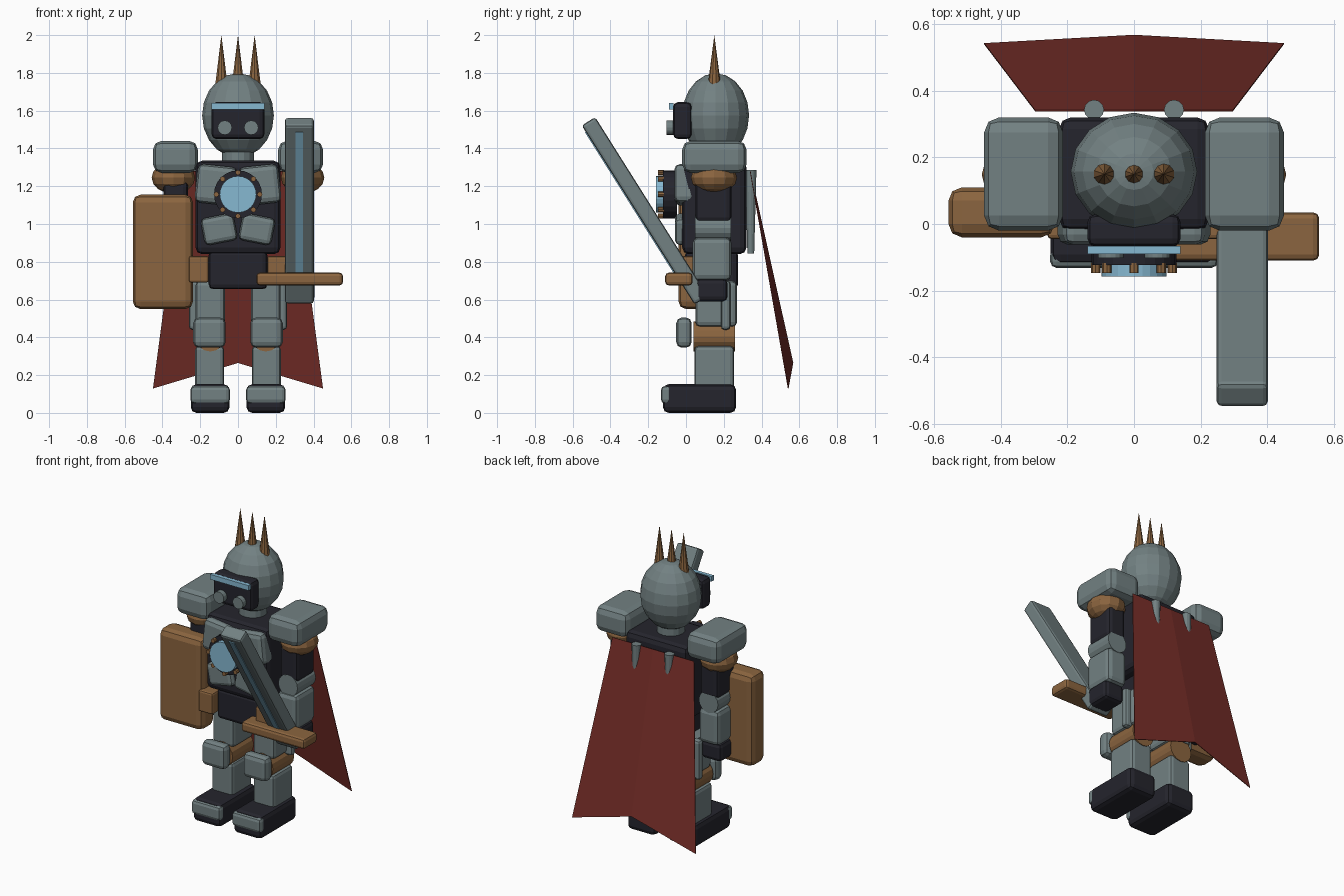
import bpy, bmesh
from math import radians, pi, sin, cos
from mathutils import Matrix, Vector

if "Cube" in bpy.data.objects:
    bpy.data.objects.remove(bpy.data.objects["Cube"], do_unlink=True)


def material(name, r, g, b):
    m = bpy.data.materials.new(name)
    m.use_nodes = True
    m.diffuse_color = (r, g, b, 1)
    m.node_tree.nodes["Principled BSDF"].inputs["Base Color"].default_value = (r, g, b, 1)
    return m


STEEL = material("steel grey", 0.17, 0.22, 0.225)
DARK = material("charcoal", 0.018, 0.018, 0.026)
BRONZE = material("bronze", 0.26, 0.13, 0.05)
GLOW = material("light blue", 0.24, 0.48, 0.64)
RED = material("cape red", 0.18, 0.027, 0.021)


def finish(name, bm, mat):
    bmesh.ops.recalc_face_normals(bm, faces=bm.faces)
    me = bpy.data.meshes.new(name)
    bm.to_mesh(me)
    bm.free()
    me.materials.append(mat)
    ob = bpy.data.objects.new(name, me)
    bpy.context.collection.objects.link(ob)
    return ob


def box(name, mat, x, y, z, bevel=0.02, turn=None):
    """Bevelled box from (low, high) ranges, optionally turned about its centre."""
    spans = (x, y, z)
    centre = Vector([(a + b) / 2 for a, b in spans])
    bm = bmesh.new()
    bmesh.ops.create_cube(bm, size=1)
    bmesh.ops.scale(bm, vec=[b - a for a, b in spans], verts=bm.verts)
    if bevel:
        bmesh.ops.bevel(bm, geom=bm.edges[:], offset=bevel, segments=2,
                        profile=0.5, affect='EDGES')
    rot = Matrix.Rotation(radians(turn[1]), 4, turn[0]) if turn else Matrix()
    bm.transform(Matrix.Translation(centre) @ rot)
    return finish(name, bm, mat)


def cone(name, mat, centre, r1, r2, depth, axis='Z', sides=16):
    bm = bmesh.new()
    bmesh.ops.create_cone(bm, cap_ends=True, segments=sides,
                          radius1=r1, radius2=r2, depth=depth)
    rot = Matrix.Rotation(pi / 2, 4, 'X') if axis == 'Y' else Matrix()
    bm.transform(Matrix.Translation(centre) @ rot)
    return finish(name, bm, mat)


def ball(name, mat, centre, radii, u=16, v=10):
    bm = bmesh.new()
    bmesh.ops.create_uvsphere(bm, u_segments=u, v_segments=v, radius=1)
    bmesh.ops.scale(bm, vec=radii, verts=bm.verts)
    bmesh.ops.translate(bm, vec=centre, verts=bm.verts)
    return finish(name, bm, mat)


# Head, visor and crest
ball("head", STEEL, (0, 0.157, 1.575), (0.19, 0.177, 0.223))
cone("neck", STEEL, (0, 0.157, 1.36), 0.085, 0.085, 0.13)
box("visor", DARK, (-0.14, 0.14), (-0.068, 0.03), (1.45, 1.645), 0.025)
box("visor_strip", GLOW, (-0.14, 0.14), (-0.09, -0.066), (1.607, 1.64), 0)
for i in (-1, 0, 1):
    cone(f"crest_spike_{i + 2}", BRONZE, (i * 0.088, 0.15, 1.87), 0.034, 0, 0.26, sides=10)

# Torso, pelvis and chest lamp
box("torso", DARK, (-0.225, 0.225), (-0.02, 0.32), (0.84, 1.335), 0.035)
box("pelvis", DARK, (-0.155, 0.155), (-0.005, 0.275), (0.655, 0.86), 0.025)
LAMP_Z = 1.157
cone("lamp_ring", DARK, (0, -0.085, LAMP_Z), 0.127, 0.127, 0.075, 'Y', 24)
cone("lamp_lens", GLOW, (0, -0.115, LAMP_Z), 0.097, 0.097, 0.085, 'Y', 24)
for i in range(8):
    a = i * pi / 4
    cone(f"lamp_stud_{i + 1}", BRONZE, (0.115 * cos(a), -0.132, LAMP_Z + 0.115 * sin(a)),
         0.014, 0.014, 0.03, 'Y', 8)

# Paired parts
for side, s in (("left", 1), ("right", -1)):
    def part(name, mat, x, *rest, **kw):
        box(f"{side}_{name}", mat, sorted((s * x[0], s * x[1])), *rest, **kw)

    cone(f"{side}_eye", STEEL, (s * 0.07, -0.08, 1.51), 0.038, 0.038, 0.045, 'Y')
    part("chest_plate", STEEL, (0.012, 0.222), (-0.062, 0.05), (1.105, 1.31), 0.03,
         turn=('Y', -s * 6))
    part("belly_plate", STEEL, (0.012, 0.188), (-0.058, 0.01), (0.9, 1.045), 0.025,
         turn=('Y', s * 11))
    part("hip_pouch", BRONZE, (0.155, 0.26), (-0.045, 0.06), (0.69, 0.83), 0.012)
    cone(f"{side}_back_fin", STEEL, (s * 0.12, 0.343, 1.065), 0.018, 0.03, 0.44, sides=12)

    # Arm
    part("pauldron", STEEL, (0.213, 0.45), (-0.02, 0.32), (1.27, 1.44), 0.045)
    ball(f"{side}_shoulder", BRONZE, (s * 0.342, 0.148, 1.245), (0.115, 0.122, 0.085), 12, 8)
    part("upper_arm", DARK, (0.265, 0.395), (0.05, 0.24), (1.01, 1.23), 0.025)
    cone(f"{side}_elbow", STEEL, (s * 0.33, 0.143, 0.98), 0.07, 0.07, 0.19, 'Y', 16)
    part("forearm", STEEL, (0.255, 0.4), (0.035, 0.24), (0.7, 0.93), 0.03)
    part("hand", DARK, (0.26, 0.405), (0.048, 0.22), (0.59, 0.71), 0.025)

    # Leg
    part("thigh", STEEL, (0.07, 0.225), (0.05, 0.27), (0.455, 0.7), 0.025)
    part("thigh_plate", STEEL, (0.2, 0.26), (0.185, 0.235), (0.44, 0.7), 0.018)
    cone(f"{side}_knee_joint", BRONZE, (s * 0.147, 0.15, 0.405), 0.08, 0.08, 0.22, 'Y', 16)
    part("knee_pad", STEEL, (0.065, 0.237), (-0.052, 0.03), (0.345, 0.505), 0.03)
    part("shin", STEEL, (0.073, 0.227), (0.045, 0.255), (0.12, 0.355), 0.022)
    part("boot", DARK, (0.045, 0.25), (-0.122, 0.265), (0, 0.152), 0.03)
    part("toe_cap", STEEL, (0.043, 0.252), (-0.132, -0.075), (0.05, 0.142), 0.02)

# Shield on the right arm
box("shield", BRONZE, (-0.557, -0.238), (-0.04, 0.11), (0.55, 1.155), 0.04)

# Sword in the left hand, leaning forward
LEAN = 32.2
blade_mid = Vector((0.325, -0.218, 1.07))
box("blade", STEEL, (0.248, 0.402), (-0.26, -0.176), (0.51, 1.63), 0.015, turn=('X', LEAN))
fwd = Matrix.Rotation(radians(LEAN), 3, 'X') @ Vector((0, -1, 0))
up = Matrix.Rotation(radians(LEAN), 3, 'X') @ Vector((0, 0, 1))
c = blade_mid + fwd * 0.043 + up * 0.08
box("blade_inlay", GLOW, (c.x - 0.02, c.x + 0.02), (c.y - 0.004, c.y + 0.004),
    (c.z - 0.44, c.z + 0.44), 0, turn=('X', LEAN))
box("sword_guard", BRONZE, (0.097, 0.556), (-0.11, 0.035), (0.675, 0.742), 0.018)

# Cape: one folded sheet
bm = bmesh.new()
top = [bm.verts.new((x, 0.342, 1.28)) for x in (-0.297, 0, 0.297)]
hem = [bm.verts.new(p) for p in ((-0.45, 0.543, 0.13), (0, 0.568, 0.265), (0.45, 0.543, 0.13))]
for i in (0, 1):
    bm.faces.new((top[i], hem[i], hem[i + 1], top[i + 1]))
cape = finish("cape", bm, RED)
solid = cape.modifiers.new("thickness", 'SOLIDIFY')
solid.thickness = 0.004
